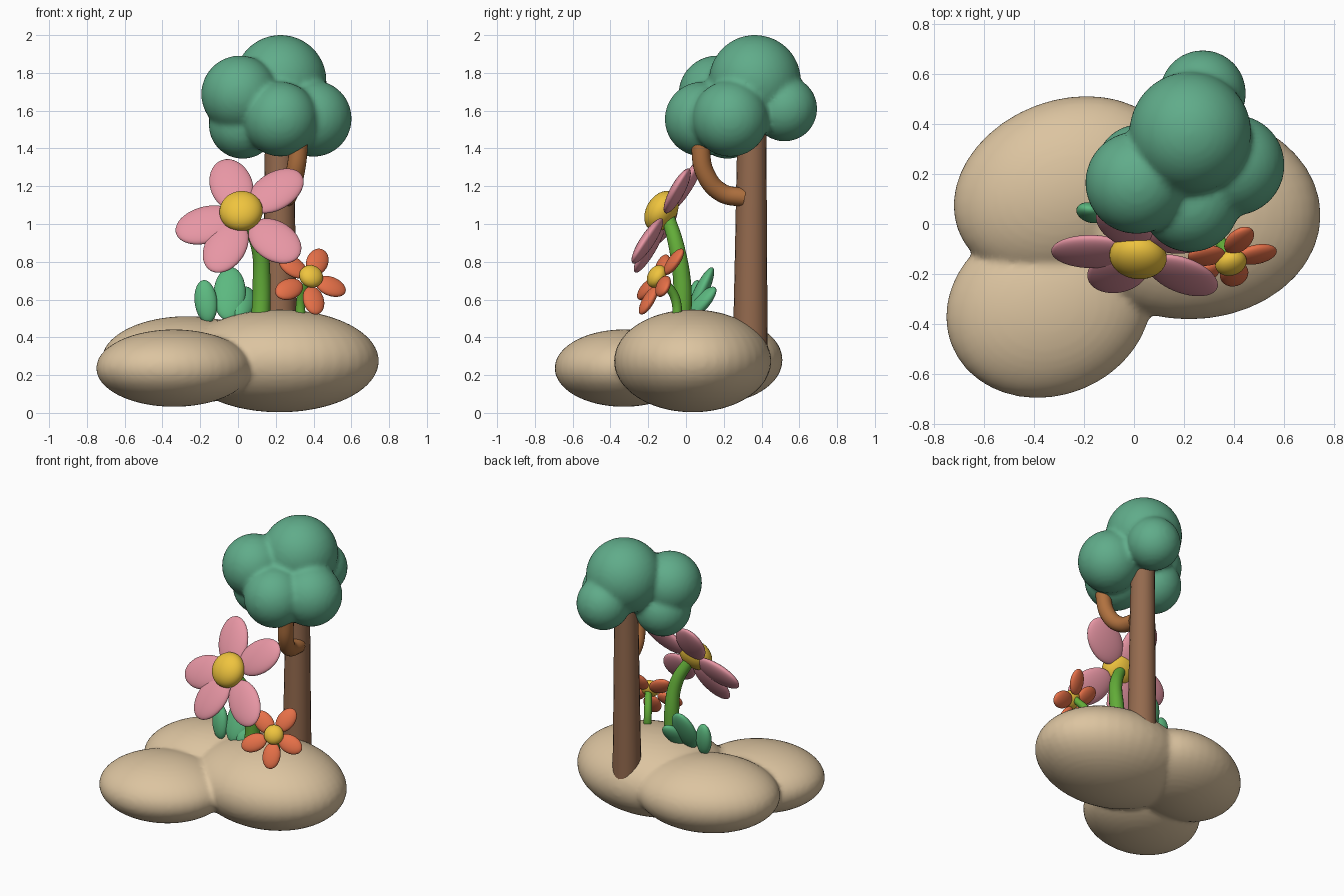
import bpy, bmesh
from mathutils import Vector, Matrix

if "Cube" in bpy.data.objects:
    bpy.data.objects.remove(bpy.data.objects["Cube"])


def material(name, hex_code):
    rgb = [int(hex_code[i:i + 2], 16) / 255 for i in (0, 2, 4)]
    m = bpy.data.materials.new(name)
    m.diffuse_color = [((c + 0.055) / 1.055) ** 2.4 for c in rgb] + [1]
    m.use_nodes = True
    m.node_tree.nodes["Principled BSDF"].inputs["Base Color"].default_value = m.diffuse_color
    return m


SAND = material("sand", "DCC4A0")
LEAF = material("foliage_green", "60AC8A")
SHOOT = material("leaf_green", "5CB980")
STEM = material("stem_green", "62AC38")
BARK = material("bark", "946A4E")
BRANCH = material("branch_brown", "B0713F")
PINK = material("pink", "E796A4")
ORANGE = material("orange", "E67048")
YELLOW = material("yellow", "EFC43E")


def blobs(name, mat, matrices, blend=False):
    """Ellipsoids in one object; blend fuses them into one soft surface."""
    bm = bmesh.new()
    for m in matrices:
        bmesh.ops.create_uvsphere(bm, u_segments=40, v_segments=24, radius=1, matrix=m)
    for f in bm.faces:
        f.smooth = True
    me = bpy.data.meshes.new(name)
    bm.to_mesh(me)
    bm.free()
    me.materials.append(mat)
    ob = bpy.data.objects.new(name, me)
    bpy.context.collection.objects.link(ob)
    if blend:
        rm = ob.modifiers.new("fuse", 'REMESH')
        rm.mode, rm.voxel_size, rm.use_smooth_shade = 'VOXEL', 0.016, True
        sm = ob.modifiers.new("soften", 'SMOOTH')
        sm.factor, sm.iterations = 0.5, 5
    return ob


def ellipsoid(center, radii, turn=0):
    return (Matrix.Translation(center) @ Matrix.Rotation(turn, 4, 'Z')
            @ Matrix.Diagonal((*radii, 1)))


def oriented(center, along, normal, radii):
    """Ellipsoid with x along its length and z along its normal."""
    x = Vector(along).normalized()
    n = Vector(normal)
    z = (n - x * n.dot(x)).normalized()
    rot = Matrix((x, z.cross(x), z)).transposed().to_4x4()
    return Matrix.Translation(center) @ rot @ Matrix.Diagonal((*radii, 1))


def tube(name, mat, points):
    """Round tube through (x, y, z, radius) points."""
    cu = bpy.data.curves.new(name, 'CURVE')
    cu.dimensions = '3D'
    cu.bevel_depth, cu.bevel_resolution, cu.resolution_u = 1, 8, 12
    cu.use_fill_caps = True
    sp = cu.splines.new('BEZIER')
    sp.bezier_points.add(len(points) - 1)
    for bp, (x, y, z, r) in zip(sp.bezier_points, points):
        bp.co, bp.radius = (x, y, z), r
        bp.handle_left_type = bp.handle_right_type = 'AUTO'
    cu.materials.append(mat)
    ob = bpy.data.objects.new(name, cu)
    bpy.context.collection.objects.link(ob)


def flower(name, mat, hub, slope, petals, radii, disc, lift):
    """Petals given by front (x, z) lie on the plane y = hub.y + a dx + b dz."""
    hub = Vector(hub)
    a, b = slope
    n = Vector((a, -1, b)).normalized()
    ms = []
    for px, pz in petals:
        dx, dz = px - hub.x, pz - hub.z
        d = Vector((dx, a * dx + b * dz, dz))
        ms.append(oriented(hub + d, d, n, radii))
    blobs(name + "_petals", mat, ms)
    blobs(name + "_center", YELLOW, [oriented(hub + n * lift, (1, a, 0), n, disc)])


# Ground boulders
blobs("boulders", SAND, [
    ellipsoid((0.22, 0.035, 0.275), (0.527, 0.417, 0.272)),
    ellipsoid((-0.34, -0.33, 0.237), (0.42, 0.357, 0.205), 0.38),
    ellipsoid((-0.27, 0.14, 0.28), (0.465, 0.356, 0.232), 0.37)], True)

# Tree
tube("trunk", BARK, [(0.22, 0.34, 0.28, 0.093), (0.22, 0.345, 1.0, 0.083),
                     (0.22, 0.35, 1.65, 0.075)])
tube("branch", BRANCH, [(0.255, 0.305, 1.14, 0.05), (0.27, 0.19, 1.165, 0.05),
                        (0.30, 0.105, 1.26, 0.05), (0.32, 0.077, 1.41, 0.049),
                        (0.32, 0.08, 1.55, 0.045)])
blobs("foliage", LEAF, [ellipsoid((x, y, z), (r, r, r)) for x, y, z, r in (
    (0.225, 0.365, 1.757, 0.244), (0.01, 0.165, 1.687, 0.205),
    (0.225, 0.085, 1.555, 0.198), (0.40, 0.235, 1.558, 0.202),
    (0.275, 0.522, 1.61, 0.173), (0.025, 0.22, 1.525, 0.18))], True)

# Pink flower
tube("pink_flower_stem", STEM, [(0.115, -0.025, 0.42, 0.052), (0.125, -0.02, 0.68, 0.048),
                                (0.11, -0.05, 0.88, 0.042), (0.03, -0.10, 1.05, 0.035)])
flower("pink_flower", PINK, (0.02, -0.10, 1.05), (-0.12, 0.6),
       [(-0.035, 1.205), (0.20, 1.175), (0.195, 0.91), (-0.065, 0.88), (-0.17, 0.995)],
       (0.165, 0.112, 0.036), (0.115, 0.115, 0.08), 0.035)

# Orange flower
tube("orange_flower_stem", STEM, [(0.335, -0.05, 0.45, 0.026), (0.335, -0.055, 0.6, 0.025),
                                  (0.38, -0.125, 0.71, 0.022)])
flower("orange_flower", ORANGE, (0.38, -0.135, 0.71), (0.35, 0.62),
       [(0.42, 0.80), (0.49, 0.67), (0.40, 0.595), (0.27, 0.655), (0.29, 0.775)],
       (0.085, 0.058, 0.028), (0.064, 0.064, 0.045), 0.025)

# Ground leaves
blobs("leaves", SHOOT, [
    oriented((-0.045, 0.075, 0.63), (0.05, 0.42, 0.9), (0, -1, 0.45), (0.155, 0.085, 0.038)),
    oriented((-0.17, 0.045, 0.59), (-0.12, 0.15, 1), (-0.2, -1, 0.2), (0.115, 0.06, 0.038)),
    oriented((0.03, 0.08, 0.58), (0.2, 0.6, 0.65), (0.4, -0.7, 0.6), (0.115, 0.06, 0.036))])
